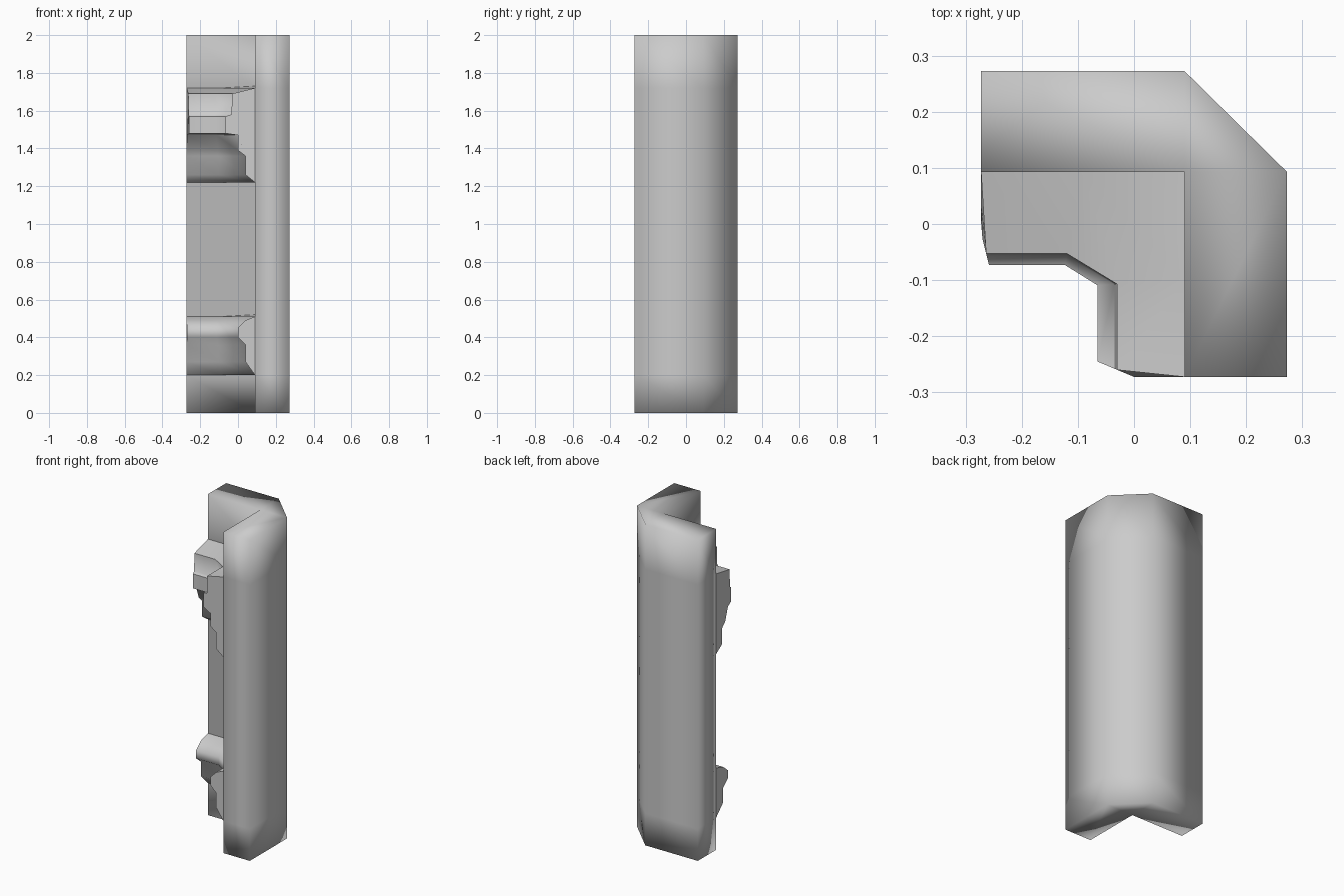
import bpy, bmesh

if "Cube" in bpy.data.objects:
    bpy.data.objects.remove(bpy.data.objects["Cube"])

WX, WY, E = 0.09, 0.093, 0.2725      # inner wall planes and outer extent


def finish(bm, name, angle=None):
    bmesh.ops.recalc_face_normals(bm, faces=bm.faces)
    me = bpy.data.meshes.new(name)
    bm.to_mesh(me)
    bm.free()
    ob = bpy.data.objects.new(name, me)
    bpy.context.collection.objects.link(ob)
    for p in me.polygons:
        p.use_smooth = True
    if angle:
        bpy.context.view_layer.objects.active = ob
        ob.select_set(True)
        bpy.ops.object.shade_smooth_by_angle(angle=angle)
        ob.select_set(False)
    return ob


def loft(bm, rings, closed):
    n = len(rings[0])
    for a, b in zip(rings, rings[1:]):
        for i in range(n if closed else n - 1):
            j = (i + 1) % n
            bm.faces.new((a[i], a[j], b[j], b[i]))


# Corner wall: L plan with chamfered outer corner, fully smooth shaded
plan = [(-E, E), (WX, E), (E, WY), (E, -E), (WX, -E), (WX, WY), (-E, WY)]
bm = bmesh.new()
rings = [[bm.verts.new((x, y, z)) for x, y in plan]
         for z in (0, 0.2, 0.5, 1.22, 1.72, 2)]
loft(bm, rings, True)
for r in (rings[0], rings[-1]):
    bm.faces.new((r[0], r[1], r[5], r[6]))
    bm.faces.new((r[1], r[2], r[5]))
    bm.faces.new((r[2], r[3], r[4], r[5]))
finish(bm, "corner_wall")


# Inner mouldings: profile rows are (depth on side leg, depth on front leg, z)
def moulding(name, profile):
    bm = bmesh.new()
    a, b, c, d = [], [], [], []
    for da, dd, z in profile:
        a.append(bm.verts.new((-E + max(0, da - 0.11) * 0.25, WY - da, z)))
        b.append(bm.verts.new((-0.09 - 0.2 * da, WY - da, z)))
        c.append(bm.verts.new((WX - dd, -0.10 - 0.06 * dd, z)))
        d.append(bm.verts.new((WX - dd, -E + max(0, dd - 0.09) * 0.42, z)))
    loft(bm, [a, b, c, d], False)
    bm.faces.new(a)
    bm.faces.new(d)
    # triangular fill into the inner corner
    for i, lift in ((0, 0.01), (-1, 0)):
        k = bm.verts.new((WX, WY, profile[i][2] + lift))
        bm.faces.new((b[i], c[i], k))
    finish(bm, name, 1.0)


moulding("upper_moulding", [
    (0, 0, 1.72), (0.146, 0.12, 1.69), (0.15, 0.125, 1.58),
    (0.166, 0.155, 1.57), (0.166, 0.155, 1.48), (0.12, 0.09, 1.47),
    (0.09, 0.09, 1.39), (0.06, 0.05, 1.36), (0.06, 0.05, 1.26), (0, 0, 1.22)])
moulding("lower_moulding", [
    (0, 0, 0.51), (0.07, 0.05, 0.49), (0.12, 0.09, 0.45), (0.12, 0.09, 0.40),
    (0.07, 0.05, 0.36), (0.07, 0.05, 0.27), (0, 0, 0.20)])
